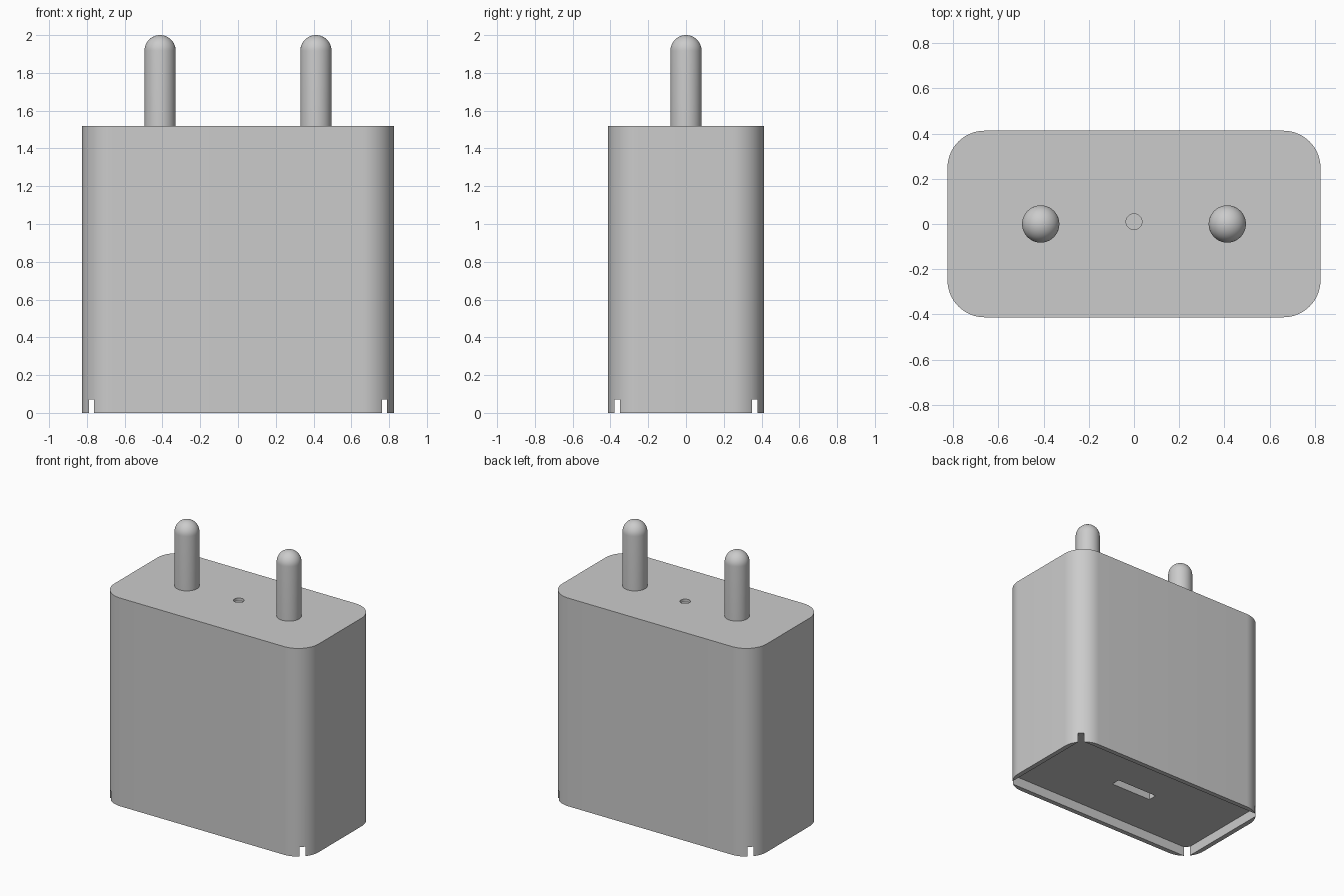
import bpy, bmesh, math
from mathutils import Matrix, Vector

cube = bpy.data.objects.get("Cube")
if cube:
    bpy.data.objects.remove(cube, do_unlink=True)

HX, HY, TOP = 0.825, 0.4125, 1.52      # half width, half depth, height of the housing
CORNER, RIM, RECESS = 0.165, 0.035, 0.07
PIN_R, PIN_X, PIN_TOP = 0.0825, 0.4125, 2.0

grey = bpy.data.materials.new("light grey")
grey.use_nodes = True
grey.diffuse_color = (0.6, 0.6, 0.6, 1)
grey.node_tree.nodes["Principled BSDF"].inputs["Base Color"].default_value = (0.6, 0.6, 0.6, 1)


def make(name, bm):
    bmesh.ops.recalc_face_normals(bm, faces=bm.faces)
    mesh = bpy.data.meshes.new(name)
    bm.to_mesh(mesh)
    bm.free()
    obj = bpy.data.objects.new(name, mesh)
    bpy.context.collection.objects.link(obj)
    mesh.materials.append(grey)
    return obj


def box(name, hx, hy, z0, z1):
    bm = bmesh.new()
    place = Matrix.Translation((0, 0, (z0 + z1) / 2)) @ Matrix.Diagonal((2 * hx, 2 * hy, z1 - z0, 1))
    bmesh.ops.create_cube(bm, size=1, matrix=place)
    return make(name, bm)


def activate(obj):
    bpy.ops.object.select_all(action="DESELECT")
    obj.select_set(True)
    bpy.context.view_layer.objects.active = obj


def cut(obj, cutter):
    mod = obj.modifiers.new("cut", "BOOLEAN")
    mod.operation, mod.solver, mod.object = "DIFFERENCE", "EXACT", cutter
    cutter.hide_render = True
    activate(obj)
    bpy.ops.object.modifier_apply(modifier=mod.name)
    bpy.data.objects.remove(cutter, do_unlink=True)


def smooth(obj):
    activate(obj)
    bpy.ops.object.shade_smooth_by_angle(angle=math.radians(30))


# Housing: box with rounded upright edges
body = box("housing", HX, HY, 0, TOP)
bm = bmesh.new()
bm.from_mesh(body.data)
upright = [e for e in bm.edges if abs(e.verts[0].co.z - e.verts[1].co.z) > 1]
bmesh.ops.bevel(bm, geom=upright, offset=CORNER, segments=16, profile=0.5, affect="EDGES")
bm.to_mesh(body.data)
bm.free()

# Square-cornered recess underneath: it breaks through the rounded corners as notches
cut(body, box("recess_cutter", HX - RIM, HY - RIM, -0.1, RECESS))

# Cable socket in the recessed base
cut(body, box("socket_cutter", 0.165, 0.033, 0.03, RECESS + 0.15))

# Small dimple between the pins
bm = bmesh.new()
bmesh.ops.create_cone(bm, cap_ends=True, segments=32, radius1=0.035, radius2=0.035, depth=0.04,
                      matrix=Matrix.Translation((0, 0.01, TOP)))
cut(body, make("dimple_cutter", bm))
smooth(body)

# Round-ended contact pins, turned from a profile
for side, name in ((-1, "right_pin"), (1, "left_pin")):
    profile = [(0, TOP), (PIN_R, TOP)]
    for i in range(13):
        a = math.pi / 2 * i / 12
        profile.append((PIN_R * math.cos(a), PIN_TOP - PIN_R + PIN_R * math.sin(a)))
    bm = bmesh.new()
    verts = [bm.verts.new((r, 0, z)) for r, z in profile]
    edges = [bm.edges.new(pair) for pair in zip(verts, verts[1:])]
    bmesh.ops.spin(bm, geom=verts + edges, cent=(0, 0, 0), axis=(0, 0, 1),
                   angle=2 * math.pi, steps=40)
    bmesh.ops.remove_doubles(bm, verts=bm.verts, dist=0.0005)
    bmesh.ops.translate(bm, verts=bm.verts, vec=Vector((side * PIN_X, 0, 0)))
    smooth(make(name, bm))
